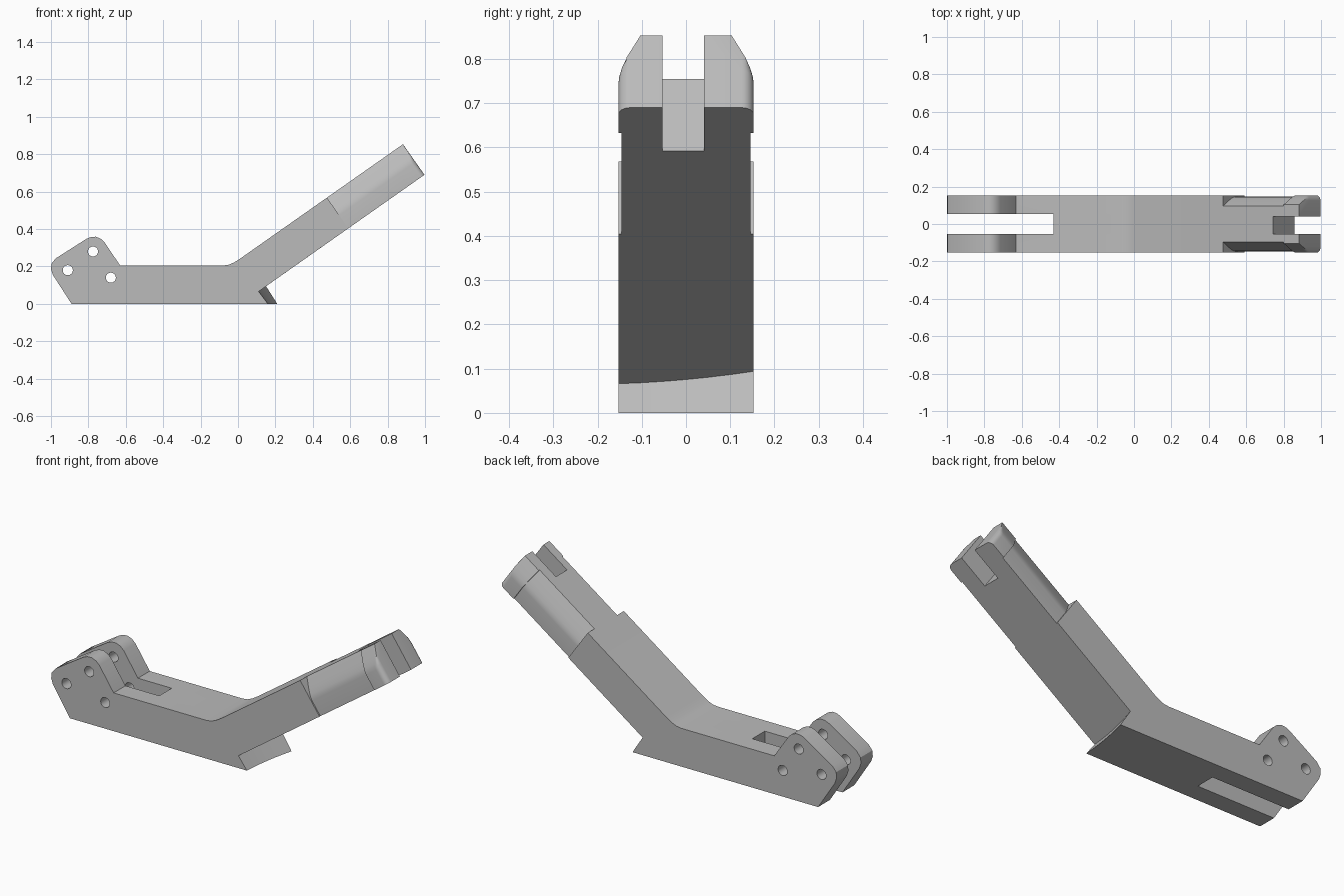
import bpy, bmesh, math
from mathutils import Vector, Matrix

if "Cube" in bpy.data.objects:
    bpy.data.objects.remove(bpy.data.objects["Cube"])

grey = bpy.data.materials.new("plain grey")
grey.use_nodes = True
colour = (0.5, 0.5, 0.5, 1)
grey.diffuse_color = colour
grey.node_tree.nodes["Principled BSDF"].inputs["Base Color"].default_value = colour

HALF = 0.153                      # half width of the part
THICK = 0.2                       # arm thickness
ANGLE = math.radians(35.1)        # arm slope
ALONG = Vector((math.cos(ANGLE), 0, math.sin(ANGLE)))
UP = Vector((-math.sin(ANGLE), 0, math.cos(ANGLE)))
TIP = Vector((0.997, 0, 0.69))    # lower edge of the arm tip
STEP, HEAD = -0.497, -0.1         # arm stations measured back from the tip


def arm(u, y, v):
    return TIP + ALONG * u + UP * v + Vector((0, y, 0))


def loft(name, rings):
    """Closed solid skinned through rings of equal point count."""
    bm = bmesh.new()
    rows = [[bm.verts.new(p) for p in ring] for ring in rings]
    n = len(rows[0])
    for a, b in zip(rows, rows[1:]):
        for i in range(n):
            j = (i + 1) % n
            bm.faces.new((a[i], a[j], b[j], b[i]))
    bm.faces.new(rows[0])
    bm.faces.new(rows[-1])
    bmesh.ops.recalc_face_normals(bm, faces=bm.faces)
    mesh = bpy.data.meshes.new(name)
    bm.to_mesh(mesh)
    bm.free()
    ob = bpy.data.objects.new(name, mesh)
    bpy.context.collection.objects.link(ob)
    mesh.materials.append(grey)
    return ob


def activate(ob):
    bpy.ops.object.select_all(action='DESELECT')
    ob.select_set(True)
    bpy.context.view_layer.objects.active = ob


def cut(ob, cutter):
    mod = ob.modifiers.new("cut", 'BOOLEAN')
    mod.operation, mod.solver, mod.object = 'DIFFERENCE', 'EXACT', cutter
    activate(ob)
    bpy.ops.object.modifier_apply(modifier=mod.name)
    bpy.data.objects.remove(cutter)


def box(corner):
    """Cutter from a function mapping (0/1, 0/1, 0/1) to a point."""
    return loft("cutter", [[corner(a, b, c) for b, c in ((0, 0), (1, 0), (1, 1), (0, 1))]
                           for a in (0, 1)])


# Body: side profile lofted across the width, with a skewed heel
def body_ring(t):
    s = 0.35 * t + 0.65 * t * t
    lug = [(-0.89, 0), (-0.99, 0.155), (-1.0, 0.185), (-0.997, 0.215), (-0.975, 0.243),
           (-0.81, 0.348), (-0.785, 0.358), (-0.76, 0.359), (-0.735, 0.349), (-0.715, 0.331)]
    bend = [(-0.63, 0.205), (-0.08, 0.205), (-0.05, 0.209), (-0.02, 0.222), (0.01, 0.241)]
    top, low = arm(STEP, 0, THICK), arm(STEP, 0, 0)
    heel = [(0.11 + 0.04 * s, 0.066 + 0.028 * s), (0.16 + 0.05 * s, 0)]
    pts = lug + bend + [(top.x, top.z), (low.x, low.z)] + heel
    return [Vector((x, HALF * (2 * t - 1), z)) for x, z in pts]


body = loft("body", [body_ring(i / 6) for i in range(7)])

# Fork slot and pin holes in the lugs
cut(body, box(lambda a, b, c: Vector((-1.1 + 0.67 * a, -0.053 + 0.106 * b, -0.1 + 0.6 * c))))
for x, z in ((-0.91, 0.18), (-0.775, 0.28), (-0.68, 0.14)):
    ring = [(x + 0.027 * math.cos(k * math.tau / 24), z + 0.027 * math.sin(k * math.tau / 24))
            for k in range(24)]
    cut(body, loft("cutter", [[Vector((px, y, pz)) for px, pz in ring] for y in (-0.3, 0.3)]))


# Arm sections: straight lower sides, curving in towards a narrower top
def section(u, shrink=0.0, limit=1.0):
    side = [(HALF, 0), (HALF, 0.085), (0.151, 0.1), (0.146, 0.115), (0.134, 0.142), (0.103, THICK)]
    side = [(min(y - shrink, limit), v) for y, v in side]
    return [arm(u, y, v) for y, v in side] + [arm(u, -y, v) for y, v in reversed(side)]


neck = loft("arm_neck", [section(STEP, 0.007), section(HEAD, 0.007)])

# Head: full width, vertical corners rounded at the tip
R = 0.027
tip_rings = [section(HEAD)]
for k in range(7):
    a = k / 6 * math.pi / 2
    tip_rings.append(section(-R + R * math.sin(a), 0, HALF - R + R * math.cos(a)))
head = loft("arm_head", tip_rings)

# Slot in the arm tip
for ob in (neck, head):
    cut(ob, box(lambda a, b, c: arm(-0.171 + 0.3 * a, -0.053 + 0.094 * b, -0.1 + 0.4 * c)))

for ob in (body, neck, head):
    activate(ob)
    bpy.ops.object.shade_smooth_by_angle(angle=math.radians(30))
